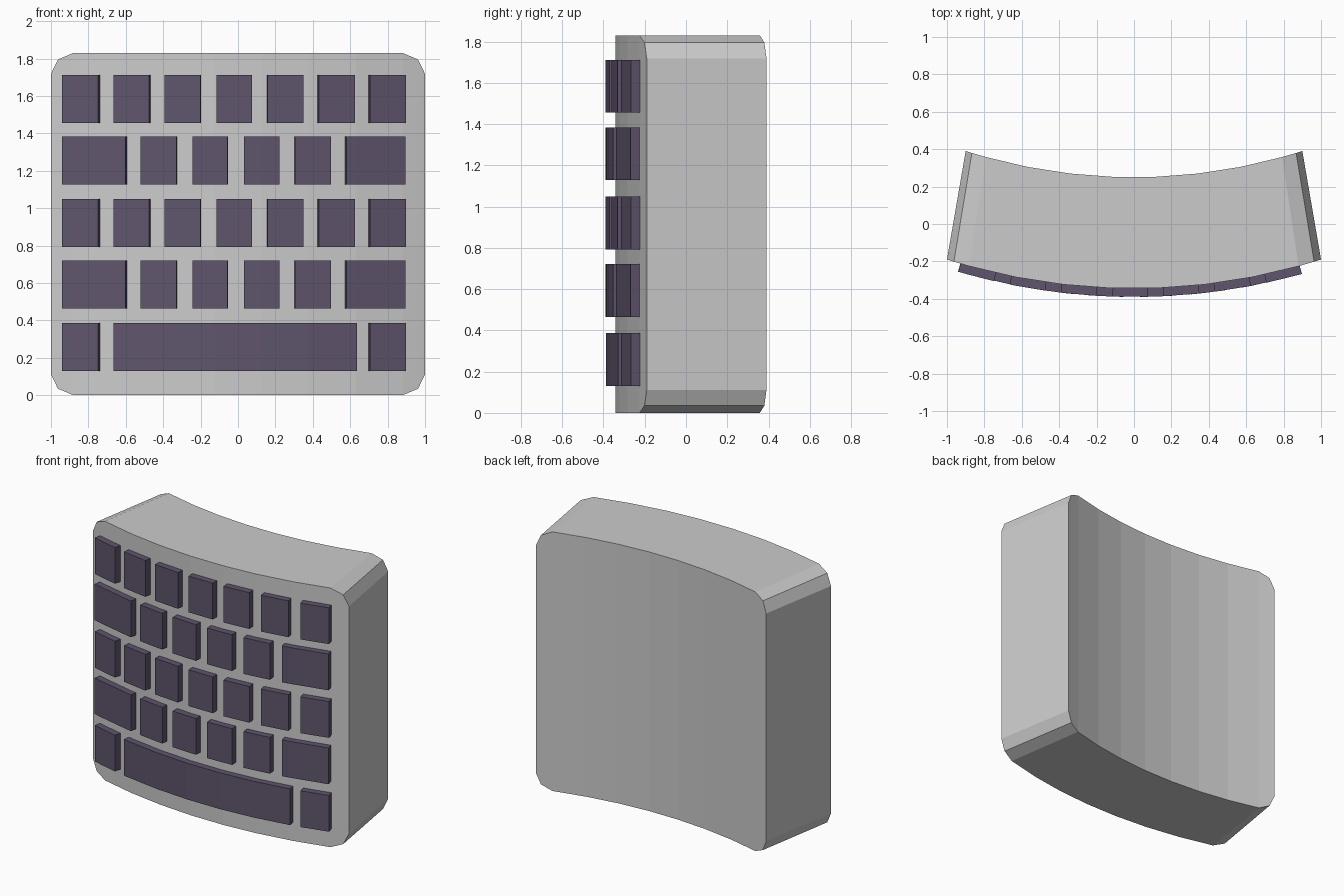
import bpy, bmesh, math

if "Cube" in bpy.data.objects:
    bpy.data.objects.remove(bpy.data.objects["Cube"])

R, CY = 3.3, 2.955        # front face arc: radius and centre y
RB, CB = 2.96, 3.21       # back face arc
H = 1.83

key_mat = bpy.data.materials.new("dark_purple")
key_mat.diffuse_color = (0.115, 0.09, 0.15, 1)
key_mat.use_nodes = True
key_mat.node_tree.nodes["Principled BSDF"].inputs["Base Color"].default_value = key_mat.diffuse_color


def arc(x, r, c):
    return c - math.sqrt(r * r - x * x)


def loft(name, sections, mat=None):
    """Join a row of 4-point cross-sections into a closed solid."""
    bm = bmesh.new()
    rings = [[bm.verts.new(p) for p in s] for s in sections]
    for a, b in zip(rings, rings[1:]):
        for i in range(4):
            j = (i + 1) % 4
            bm.faces.new((a[i], a[j], b[j], b[i]))
    bm.faces.new(rings[0])
    bm.faces.new(rings[-1])
    bmesh.ops.recalc_face_normals(bm, faces=bm.faces)
    me = bpy.data.meshes.new(name)
    bm.to_mesh(me)
    bm.free()
    ob = bpy.data.objects.new(name, me)
    bpy.context.collection.objects.link(ob)
    if mat:
        me.materials.append(mat)
    return ob


# curved body with clipped corners: (half width, corner inset in z)
half = [(0.126, 0), (0.378, 0), (0.63, 0), (0.88, 0), (0.963, 0.035), (1.0, 0.112)]
cols = [(-x, d) for x, d in reversed(half)] + half
body = []
for x, d in cols:
    xb = x * 0.9
    yf, yb = arc(x, R, CY), arc(xb, RB, CB)
    body.append([(x, yf, d), (x, yf, H - d), (xb, yb, H - d), (xb, yb, d)])
loft("body", body)


# keys follow the front arc, with sides pointing at the arc centre
def key(name, x0, x1, z0, z1):
    xs = [x0] + [x for x, _ in cols if x0 + 0.01 < x < x1 - 0.01] + [x1]
    out = R + 0.045
    secs = []
    for x in xs:
        a = math.asin(x / out)
        f = (out * math.sin(a), CY - out * math.cos(a))
        b = ((R - 0.008) * math.sin(a), CY - (R - 0.008) * math.cos(a))
        secs.append([(*f, z0), (*f, z1), (*b, z1), (*b, z0)])
    loft(name, secs, key_mat)


small = [(-0.94, -0.748), (-0.665, -0.475), (-0.392, -0.2), (-0.115, 0.075),
         (0.158, 0.35), (0.432, 0.625), (0.707, 0.898)]
wide = [(-0.941, -0.602), (-0.52, -0.33), (-0.243, -0.055), (0.032, 0.222),
        (0.306, 0.497), (0.58, 0.895)]
bottom = [(-0.94, -0.748), (-0.665, 0.637), (0.707, 0.898)]
rows = [(0.13, bottom), (0.465, wide), (0.793, small), (1.128, wide), (1.455, small)]
for r, (z, spans) in enumerate(rows):
    for k, (x0, x1) in enumerate(spans):
        name = "space_bar" if x1 - x0 > 1 else f"key_row{r + 1}_{k + 1}"
        key(name, x0, x1, z, z + 0.256)
